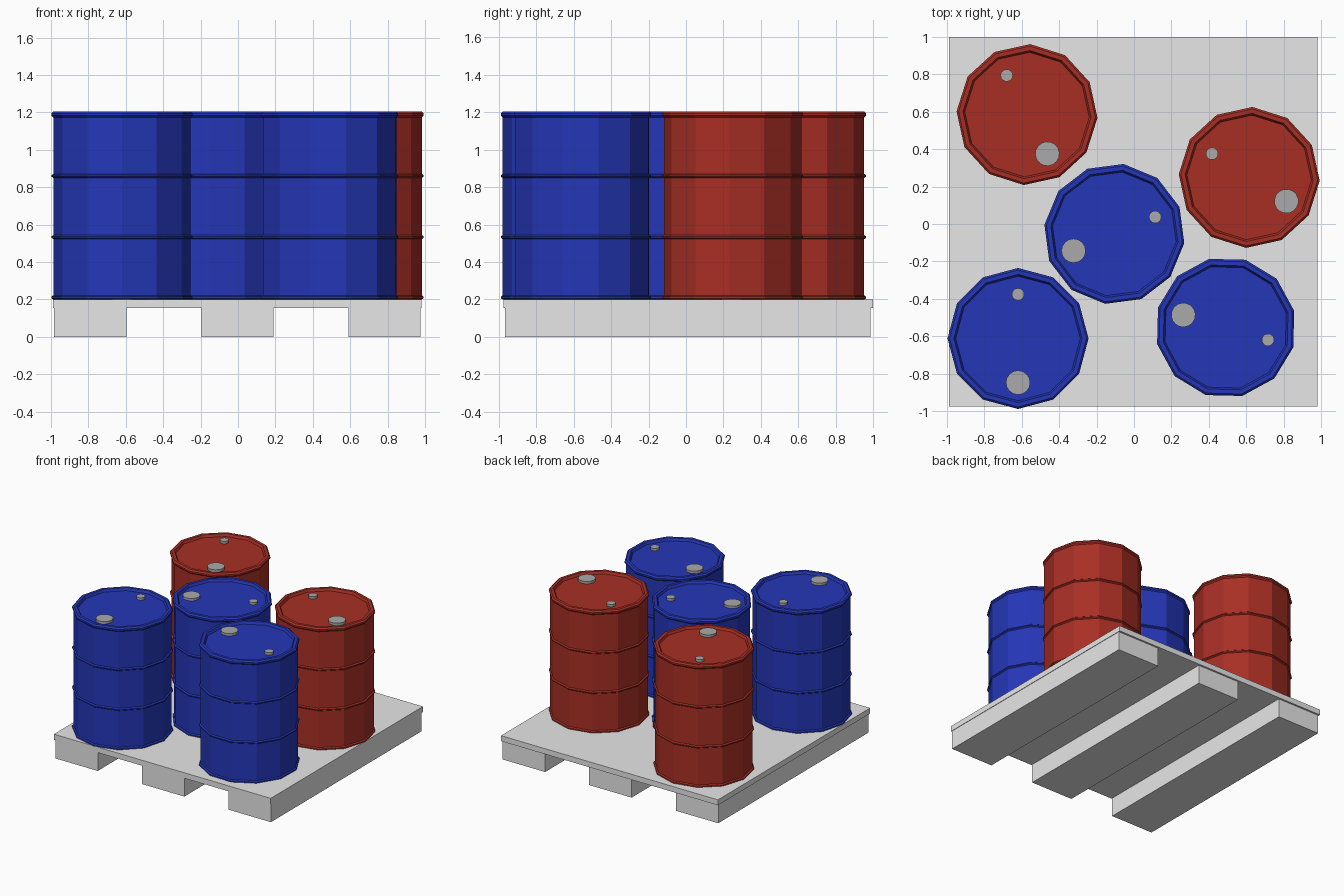
import bpy, bmesh, math
from mathutils import Matrix

if "Cube" in bpy.data.objects:
    bpy.data.objects.remove(bpy.data.objects["Cube"])


def material(name, color):
    m = bpy.data.materials.new(name)
    m.diffuse_color = (*color, 1)
    m.use_nodes = True
    m.node_tree.nodes["Principled BSDF"].inputs["Base Color"].default_value = m.diffuse_color
    return m


RED = material("red_paint", (0.39, 0.028, 0.018))
BLUE = material("blue_paint", (0.018, 0.038, 0.48))
PALE = material("pale_grey", (0.8, 0.8, 0.8))
METAL = material("cap_grey", (0.40, 0.40, 0.40))


def add_object(name, bm, mat):
    bmesh.ops.recalc_face_normals(bm, faces=bm.faces)
    me = bpy.data.meshes.new(name)
    bm.to_mesh(me)
    bm.free()
    me.materials.append(mat)
    ob = bpy.data.objects.new(name, me)
    bpy.context.collection.objects.link(ob)
    return ob


def box(name, x0, x1, y0, y1, z0, z1, mat):
    bm = bmesh.new()
    bmesh.ops.create_cube(bm, size=1, matrix=Matrix.Translation(
        ((x0 + x1) / 2, (y0 + y1) / 2, (z0 + z1) / 2))
        @ Matrix.Diagonal((x1 - x0, y1 - y0, z1 - z0, 1)))
    return add_object(name, bm, mat)


def lathe(name, profile, sides, mat):
    """Closed faceted solid from (radius, height) pairs, bottom to top."""
    bm = bmesh.new()
    rings = [[bm.verts.new((r * math.cos(math.tau * i / sides),
                            r * math.sin(math.tau * i / sides), z))
              for i in range(sides)] for r, z in profile]
    for a, b in zip(rings, rings[1:]):
        for i in range(sides):
            j = (i + 1) % sides
            bm.faces.new((a[i], a[j], b[j], b[i]))
    bm.faces.new(rings[0][::-1])
    bm.faces.new(rings[-1])
    return add_object(name, bm, mat)


# Pallet: deck and three runners
box("pallet_deck", -0.99, 0.98, -0.975, 1.0, 0.155, 0.2, PALE)
for i, x in enumerate((-0.79, -0.003, 0.783)):
    box(f"pallet_runner_{i + 1}", x - 0.193, x + 0.193, -0.967, 0.985, 0, 0.155, PALE)

# Barrel profile: bottom flange, two hoops, top rim and recessed lid
R, B = 0.377, 0.367
PROFILE = [(B, 0.2), (R, 0.205), (R, 0.215), (B, 0.222)]
for z in (0.533, 0.86):
    PROFILE += [(B, z - 0.011), (R, z - 0.004), (R, z + 0.004), (B, z + 0.011)]
PROFILE += [(B, 1.172), (R, 1.182), (R, 1.194), (0.366, 1.205),
            (0.343, 1.205), (0.333, 1.185)]

# x, y, angle towards the small cap, paint
BARRELS = [(-0.62, -0.612, 90, BLUE), (-0.572, 0.585, 117.4, RED),
           (0.616, 0.249, 147.4, RED), (-0.105, -0.053, 22.5, BLUE),
           (0.49, -0.553, -16.4, BLUE)]

for n, (x, y, angle, paint) in enumerate(BARRELS, 1):
    place = Matrix.Translation((x, y, 0)) @ Matrix.Rotation(math.radians(angle), 4, 'Z')
    parts = [lathe(f"barrel_{n}", PROFILE, 12, paint)]
    # Small and large caps on the lid
    for label, r, d in (("small", 0.033, 0.236), ("large", 0.065, -0.236)):
        cap = lathe(f"{label}_cap_{n}", [(r, 1.18), (r, 1.205)], 16, METAL)
        cap.data.transform(Matrix.Translation((d, 0, 0)))
        parts.append(cap)
    for p in parts:
        p.matrix_world = place
